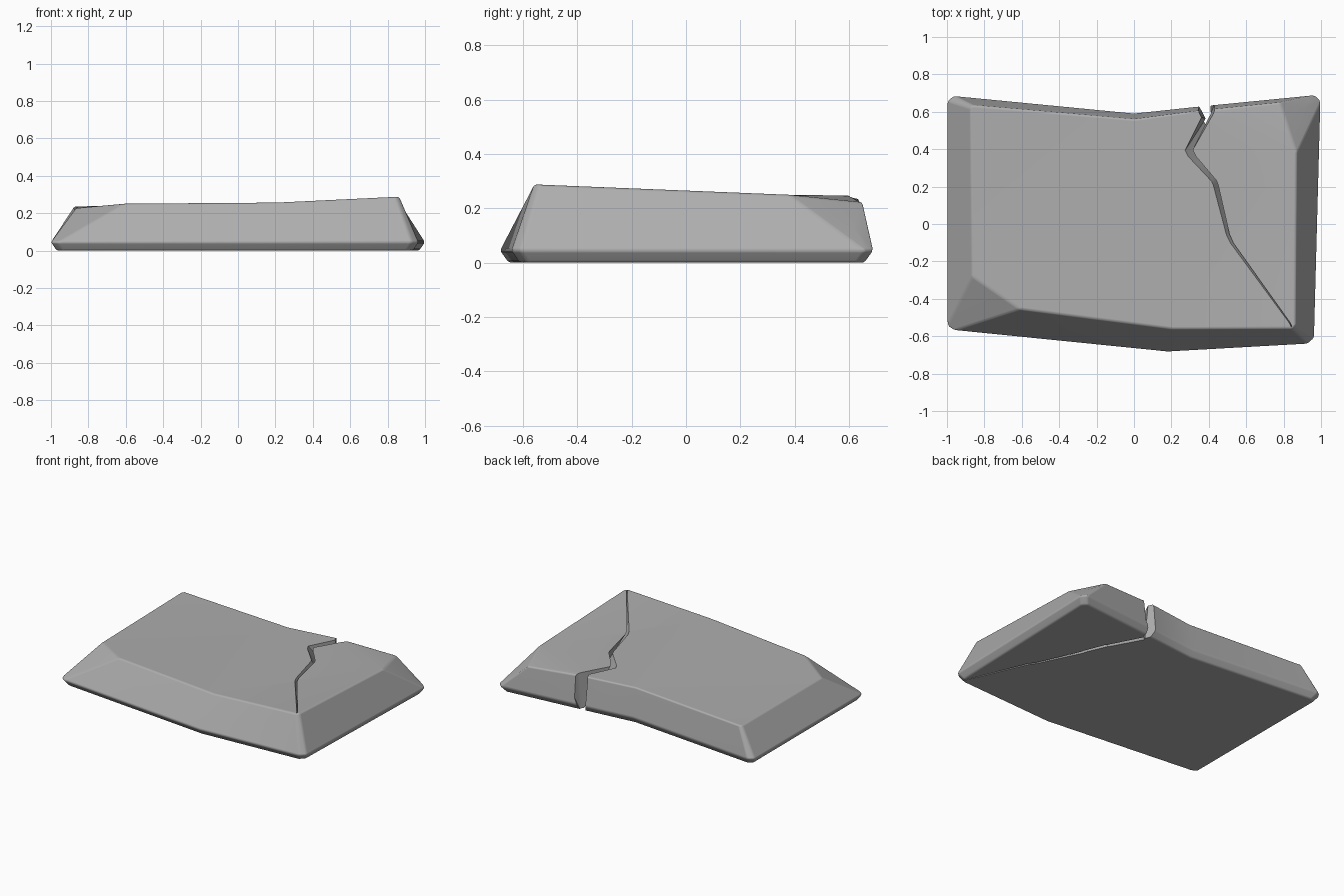
import bpy, bmesh
from mathutils import Vector

cube = bpy.data.objects.get("Cube")
if cube:
    bpy.data.objects.remove(cube, do_unlink=True)

stone = bpy.data.materials.new("grey stone")
stone.use_nodes = True
stone.diffuse_color = (0.42, 0.42, 0.42, 1)
stone.node_tree.nodes["Principled BSDF"].inputs["Base Color"].default_value = (0.42, 0.42, 0.42, 1)


def make_object(name, bm):
    bmesh.ops.recalc_face_normals(bm, faces=bm.faces)
    mesh = bpy.data.meshes.new(name)
    bm.to_mesh(mesh)
    bm.free()
    obj = bpy.data.objects.new(name, mesh)
    bpy.context.collection.objects.link(obj)
    mesh.materials.append(stone)
    return obj


def loft(bm, rings):
    """Join closed rings of points with quads; returns vertex rings and side faces."""
    verts = [[bm.verts.new(p) for p in ring] for ring in rings]
    sides = []
    n = len(rings[0])
    for low, high in zip(verts, verts[1:]):
        for i in range(n):
            j = (i + 1) % n
            sides.append(bm.faces.new((low[i], low[j], high[j], high[i])))
    return verts, sides


# Slab outline at its widest, counter-clockwise from the front corner at -x
RIM_Z = 0.045
rim = [(-1, -.545), (-.965, -.57), (.18, -.685), (.93, -.642), (.965, -.61), (1, .66),
       (.97, .69), (.34, .628), (0, .592), (-.965, .686), (-1, .66)]
# Matching points around the worn upper face
top = [(-.865, -.28, .228), (-.61, -.455, .251), (.2, -.56, .257), (.845, -.56, .288),
       (.862, -.54, .288), (.868, .38, .25), (.78, .65, .222), (.34, .605, .247),
       (0, .56, .247), (-.86, .635, .238), (-.875, .62, .236)]

bm = bmesh.new()
base = [(x * .968, y * .952, 0) for x, y in rim]
rings, sides = loft(bm, [base, [(x, y, RIM_Z) for x, y in rim], top])
bm.faces.new(rings[0])
cap = bm.faces.new(rings[2])
# Broken-off corner at the back
corner = sides[len(rim) + 5]
poked = bmesh.ops.poke(bm, faces=[corner])
poked["verts"][0].co = Vector((.905, .615, .14))
bmesh.ops.triangulate(bm, faces=[cap])
slab = make_object("cracked_slab", bm)

bevel = slab.modifiers.new("worn edges", "BEVEL")
bevel.width = 0.022
bevel.segments = 3
bevel.limit_method = "ANGLE"
bevel.angle_limit = 0.4

# Jagged crack on top, running down to a straight narrow wedge underneath
left = [(.34, .72), (.36, .57), (.283, .36), (.42, .205), (.51, -.1), (.848, -.555)]
right = [(.455, .72), (.425, .59), (.325, .36), (.445, .21), (.526, -.1), (.852, -.553)]
foot_left, foot_right, foot_end = Vector((.31, .72)), Vector((.35, .72)), Vector((.925, -.6))


def foot(start, points):
    span = points[0][1] - points[-1][1]
    return [tuple(start.lerp(foot_end, (points[0][1] - y) / span)) for _, y in points]


upper = left + right[::-1]
fl, fr = foot(foot_left, left), foot(foot_right, right)
fr[-1] = (fr[-1][0] + .003, fr[-1][1] + .002)
lower = fl + fr[::-1]


def at_height(t):
    """Blend from the underside (t = 0, z = 0) to the upper face (t = 1)."""
    return [(a[0] + (b[0] - a[0]) * t, a[1] + (b[1] - a[1]) * t, .26 * t)
            for a, b in zip(lower, upper)]


bm = bmesh.new()
rings, sides = loft(bm, [at_height(-.1), at_height(1.15)])
bm.faces.new(rings[0])
bm.faces.new(rings[1])
bmesh.ops.triangulate(bm, faces=bm.faces)
crack = make_object("crack_cutter", bm)
crack.hide_render = True
crack.hide_viewport = True

cut = slab.modifiers.new("crack", "BOOLEAN")
cut.operation = "DIFFERENCE"
cut.solver = "EXACT"
cut.object = crack

# Apply the modifiers, remove the cutter and shade softly
evaluated = slab.evaluated_get(bpy.context.evaluated_depsgraph_get())
result = bpy.data.meshes.new_from_object(evaluated)
slab.modifiers.clear()
slab.data = result
bpy.data.objects.remove(crack, do_unlink=True)
bpy.ops.object.select_all(action="DESELECT")
slab.select_set(True)
bpy.context.view_layer.objects.active = slab
bpy.ops.object.shade_smooth_by_angle(angle=0.6)
normals = slab.modifiers.new("soft shading", "WEIGHTED_NORMAL")
normals.keep_sharp = True
